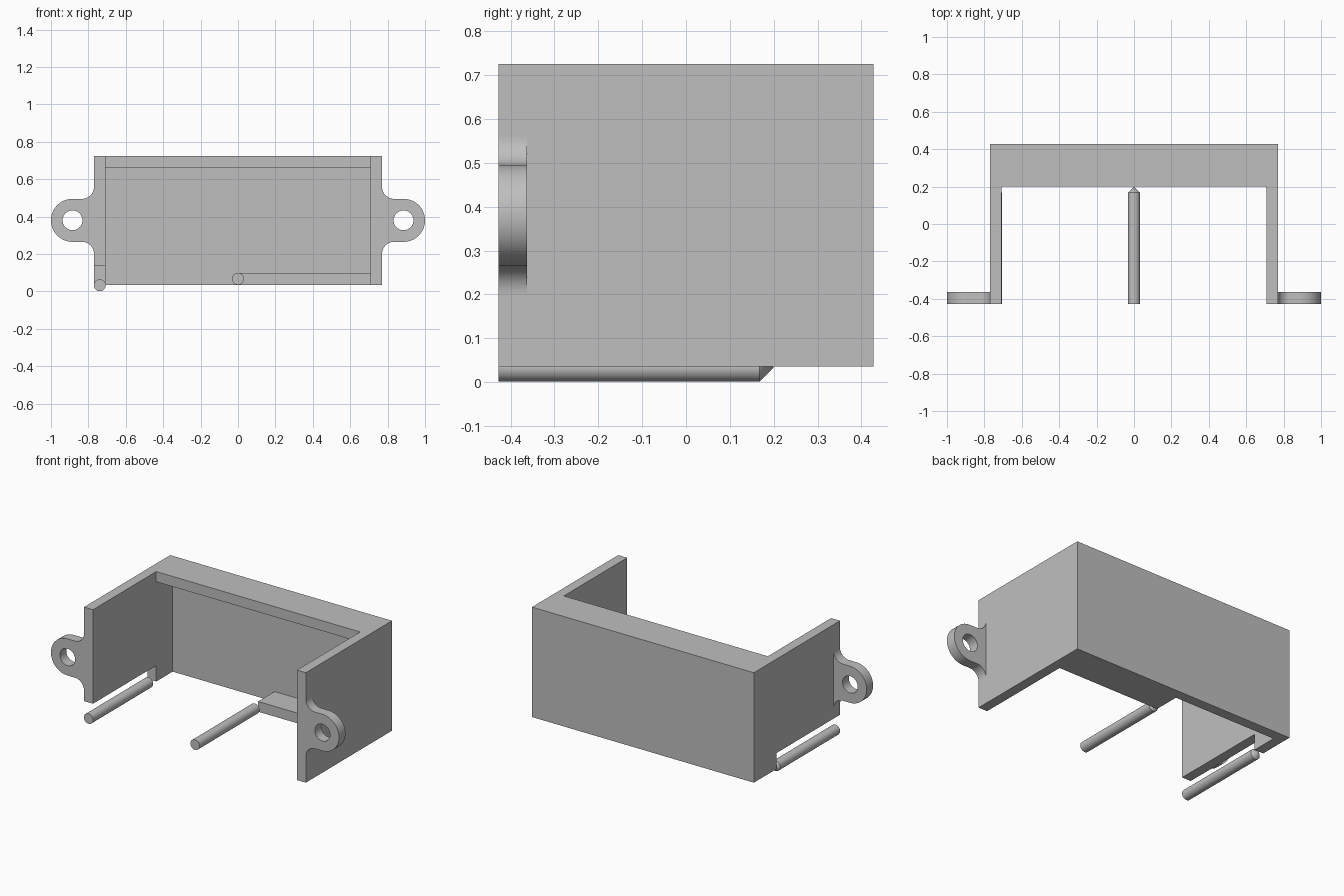
import bpy, bmesh, math

cube = bpy.data.objects.get("Cube")
if cube:
    bpy.data.objects.remove(cube, do_unlink=True)

GREY = (0.52, 0.52, 0.52, 1)
grey = bpy.data.materials.new("plain grey")
grey.use_nodes = True
grey.diffuse_color = GREY
grey.node_tree.nodes["Principled BSDF"].inputs["Base Color"].default_value = GREY

# Main dimensions
OUT, INN = 0.77, 0.708          # side wall outer and inner x
FRONT, LIP, INNER, BACK = -0.427, 0.2, 0.363, 0.427
LOW, TOP, T = 0.035, 0.725, 0.064
EAR_X, EAR_Z, EAR_R, FILLET = 0.885, 0.38, 0.115, 0.064


def prism(name, points, axis, start, end):
    """Extrude a closed outline along z (x, y points) or y (x, z points)."""
    def place(a, b, d):
        return (a, b, d) if axis == "z" else (a, d, b)
    bm = bmesh.new()
    face = bm.faces.new([bm.verts.new(place(a, b, start)) for a, b in points])
    new = bmesh.ops.extrude_face_region(bm, geom=[face])["geom"]
    shift = place(0, 0, end - start)
    bmesh.ops.translate(bm, vec=shift, verts=[v for v in new if isinstance(v, bmesh.types.BMVert)])
    bmesh.ops.recalc_face_normals(bm, faces=bm.faces)
    mesh = bpy.data.meshes.new(name)
    bm.to_mesh(mesh)
    bm.free()
    mesh.materials.append(grey)
    obj = bpy.data.objects.new(name, mesh)
    bpy.context.collection.objects.link(obj)
    return obj


def select(obj):
    bpy.ops.object.select_all(action="DESELECT")
    obj.select_set(True)
    bpy.context.view_layer.objects.active = obj


def cut(obj, cutter):
    mod = obj.modifiers.new("cut", "BOOLEAN")
    mod.operation, mod.solver, mod.object = "DIFFERENCE", "EXACT", cutter
    select(obj)
    bpy.ops.object.modifier_apply(modifier=mod.name)
    bpy.data.objects.remove(cutter, do_unlink=True)


def smooth(obj):
    select(obj)
    bpy.ops.object.shade_smooth_by_angle(angle=math.radians(30))


def arc(cx, cz, r, a0, a1, n):
    angles = [math.radians(a0 + (a1 - a0) * i / n) for i in range(n + 1)]
    return [(cx + r * math.cos(a), cz + r * math.sin(a)) for a in angles]


# Housing: U-shaped plan with a thick back
body = prism("housing", [(-OUT, FRONT), (-INN, FRONT), (-INN, LIP), (INN, LIP),
                         (INN, FRONT), (OUT, FRONT), (OUT, BACK), (-OUT, BACK)], "z", LOW, TOP)

# Recess leaving a full top lip and a half-width bottom ledge
cut(body, prism("recess_cutter", [(-INN, TOP - T), (INN, TOP - T), (INN, LOW + T),
                                  (0, LOW + T), (0, -0.1), (-INN, -0.1)], "y", 0.1, INNER))

# Slot under one side wall
cut(body, prism("slot_cutter", [(-0.9, -0.1), (-0.6, -0.1), (-0.6, 0.135), (-0.9, 0.135)],
                "y", -0.6, LIP))

# Filleted mounting ears with screw holes
for side, sign in (("left", 1), ("right", -1)):
    fx, fz = OUT + FILLET, EAR_R + FILLET
    outline = (arc(fx, EAR_Z - fz, FILLET, 180, 90, 12)
               + arc(EAR_X, EAR_Z, EAR_R, -90, 90, 36)
               + arc(fx, EAR_Z + fz, FILLET, 270, 180, 12))
    ear = prism(side + "_mounting_ear", [(sign * x, z) for x, z in outline],
                "y", FRONT, FRONT + T)
    hole = arc(sign * EAR_X, EAR_Z, 0.053, 0, 360, 40)[:-1]
    cut(ear, prism("hole_cutter", hole, "y", -0.6, -0.2))
    smooth(ear)


# Pins with conical tips touching the housing
def pin(name, x, z, r=0.032, sides=32):
    bm = bmesh.new()
    rings = [[bm.verts.new((px, y, pz)) for px, pz in arc(x, z, r, 0, 360, sides)[:-1]]
             for y in (FRONT, LIP - r)]
    tip = bm.verts.new((x, LIP, z))
    bm.faces.new(rings[0])
    for i in range(sides):
        j = (i + 1) % sides
        bm.faces.new((rings[0][i], rings[0][j], rings[1][j], rings[1][i]))
        bm.faces.new((rings[1][i], rings[1][j], tip))
    bmesh.ops.recalc_face_normals(bm, faces=bm.faces)
    mesh = bpy.data.meshes.new(name)
    bm.to_mesh(mesh)
    bm.free()
    mesh.materials.append(grey)
    obj = bpy.data.objects.new(name, mesh)
    bpy.context.collection.objects.link(obj)
    smooth(obj)


pin("side_pin", -(OUT + INN) / 2, 0.033)
pin("middle_pin", 0, LOW + 0.032)
